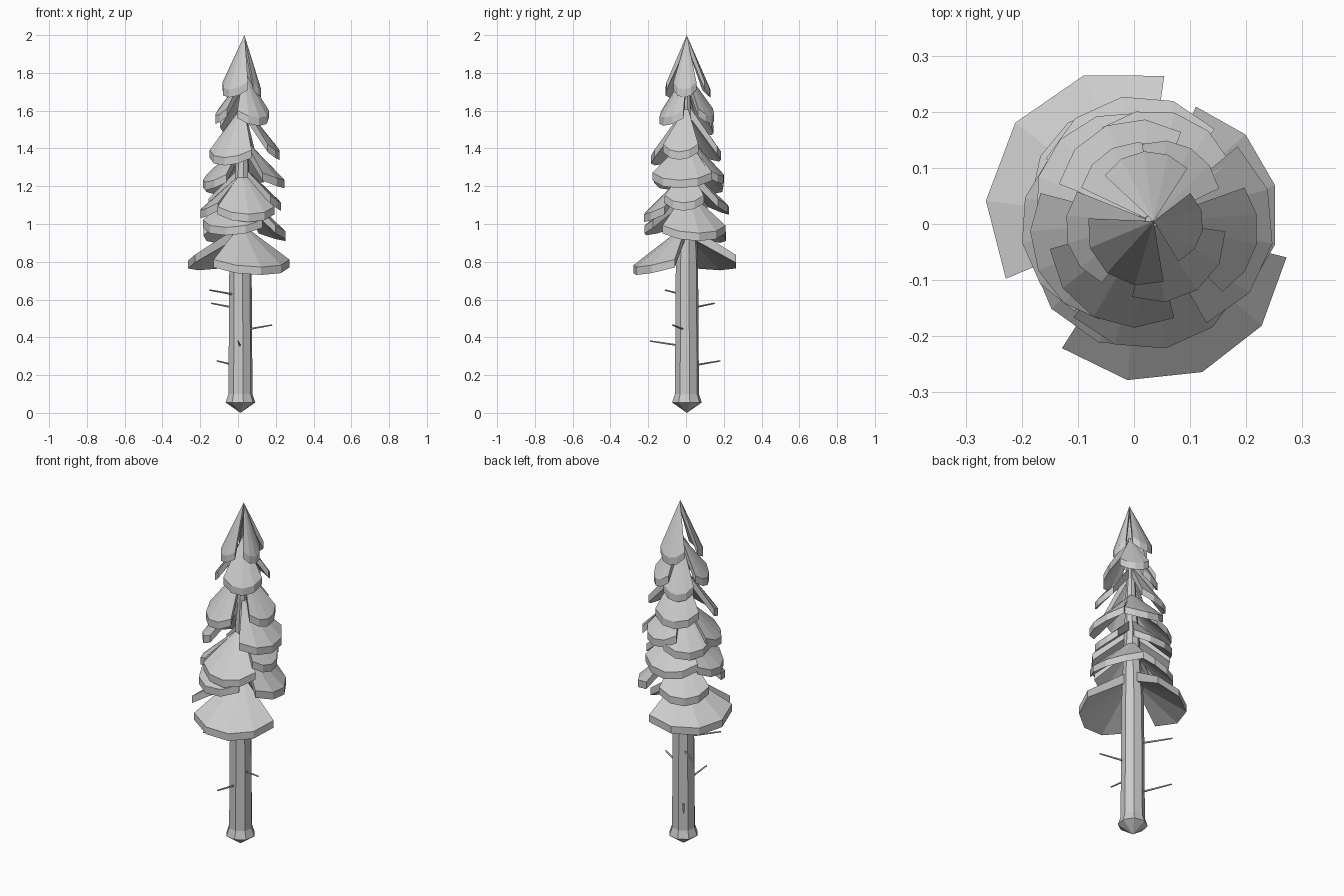
import bpy, bmesh, math
from mathutils import Vector

cube = bpy.data.objects.get("Cube")
if cube:
    bpy.data.objects.remove(cube)

grey = bpy.data.materials.new("pale grey")
grey.use_nodes = True
COLOUR = (0.6, 0.6, 0.6, 1)
grey.diffuse_color = COLOUR
grey.node_tree.nodes["Principled BSDF"].inputs["Base Color"].default_value = COLOUR


def finish(bm, name):
    bmesh.ops.recalc_face_normals(bm, faces=bm.faces)
    mesh = bpy.data.meshes.new(name)
    bm.to_mesh(mesh)
    bm.free()
    mesh.materials.append(grey)
    obj = bpy.data.objects.new(name, mesh)
    bpy.context.collection.objects.link(obj)
    return obj


def axis(z):
    """Centre line of the slightly leaning trunk."""
    return Vector((0.013 + 0.022 * max(0, z - 0.8) / 1.2, 0.005, z))


def trunk():
    bm = bmesh.new()
    sides, rings = 8, []
    for z, r in ((0.055, 0.08), (0.1, 0.065), (0.8, 0.06), (1.3, 0.036), (1.8, 0.012)):
        rings.append([bm.verts.new(axis(z) + Vector((r * math.cos(a), r * math.sin(a), 0)))
                      for a in (math.tau * (i + 0.25) / sides for i in range(sides))])
    for low, high in zip(rings, rings[1:]):
        for i in range(sides):
            j = (i + 1) % sides
            bm.faces.new((low[i], low[j], high[j], high[i]))
    # pointed root and closed top
    root = bm.verts.new(axis(0))
    for i in range(sides):
        bm.faces.new((root, rings[0][(i + 1) % sides], rings[0][i]))
    bm.faces.new(rings[-1])
    finish(bm, "trunk")


def bough(index, heading, radius, z, rise, span, facets=4):
    """Thick fan of needles: a slice of a faceted cone hung from the trunk."""
    bm = bmesh.new()
    thick = 0.042
    top_centre = axis(z + thick + rise)
    apex = bm.verts.new(top_centre)
    inner = bm.verts.new(top_centre - Vector((0, 0, thick * 1.4)))
    upper, lower = [], []
    for i in range(facets + 1):
        # the ends of the rim are drawn in and lifted
        t = 2 * i / facets - 1
        a = math.radians(heading + t * span / 2)
        r = radius * (1 - 0.08 * t * t)
        p = axis(z) + Vector((r * math.cos(a), r * math.sin(a), 0.04 * t * t))
        lower.append(bm.verts.new(p))
        upper.append(bm.verts.new(p + Vector((0, 0, thick))))
    for i in range(facets):
        bm.faces.new((apex, upper[i], upper[i + 1]))
        bm.faces.new((inner, lower[i + 1], lower[i]))
        bm.faces.new((upper[i], lower[i], lower[i + 1], upper[i + 1]))
    bm.faces.new((apex, inner, lower[0], upper[0]))
    bm.faces.new((apex, upper[-1], lower[-1], inner))
    finish(bm, f"bough_{index}")


def twig(index, tip):
    """Thin dead twig running from the trunk out to its tip."""
    tip = Vector(tip)
    start = axis(tip.z - 0.03)
    way = tip - start
    bm = bmesh.new()
    bmesh.ops.create_cone(bm, segments=5, radius1=0.006, radius2=0.004,
                          depth=way.length, cap_ends=True)
    obj = finish(bm, f"twig_{index}")
    obj.rotation_mode = "QUATERNION"
    obj.rotation_quaternion = way.to_track_quat("Z", "Y")
    obj.location = (start + tip) / 2


trunk()

# heading, radius, rim height, rise to the apex, span
BOUGHS = [
    (-68, 0.29, 0.73, 0.23, 108), (142, 0.285, 0.755, 0.2, 122),
    (15, 0.245, 0.91, 0.23, 100), (127, 0.22, 0.9, 0.23, 82),
    (-110, 0.23, 0.94, 0.2, 105), (-80, 0.23, 1.01, 0.23, 92),
    (190, 0.22, 1.03, 0.2, 85), (100, 0.225, 1.05, 0.22, 95),
    (-5, 0.21, 1.07, 0.2, 65), (-10, 0.23, 1.19, 0.23, 98),
    (136, 0.21, 1.16, 0.24, 85), (75, 0.2, 1.21, 0.22, 80),
    (205, 0.21, 1.18, 0.22, 80), (-119, 0.195, 1.31, 0.28, 90),
    (-12, 0.2, 1.34, 0.25, 62), (113, 0.185, 1.33, 0.27, 88),
    (-55, 0.15, 1.52, 0.25, 95), (60, 0.15, 1.53, 0.23, 70),
    (116, 0.145, 1.47, 0.28, 75), (195, 0.15, 1.53, 0.22, 75),
    (-130, 0.12, 1.67, 0.29, 105), (-10, 0.095, 1.67, 0.285, 90),
    (95, 0.125, 1.67, 0.285, 80),
]
for n, b in enumerate(BOUGHS, 1):
    bough(n, *b)

TWIG_TIPS = [(-0.15, -0.11, 0.65), (-0.14, 0.15, 0.58), (0.18, -0.07, 0.465),
             (0, -0.19, 0.38), (-0.11, 0.18, 0.275)]
for n, tip in enumerate(TWIG_TIPS, 1):
    twig(n, tip)
